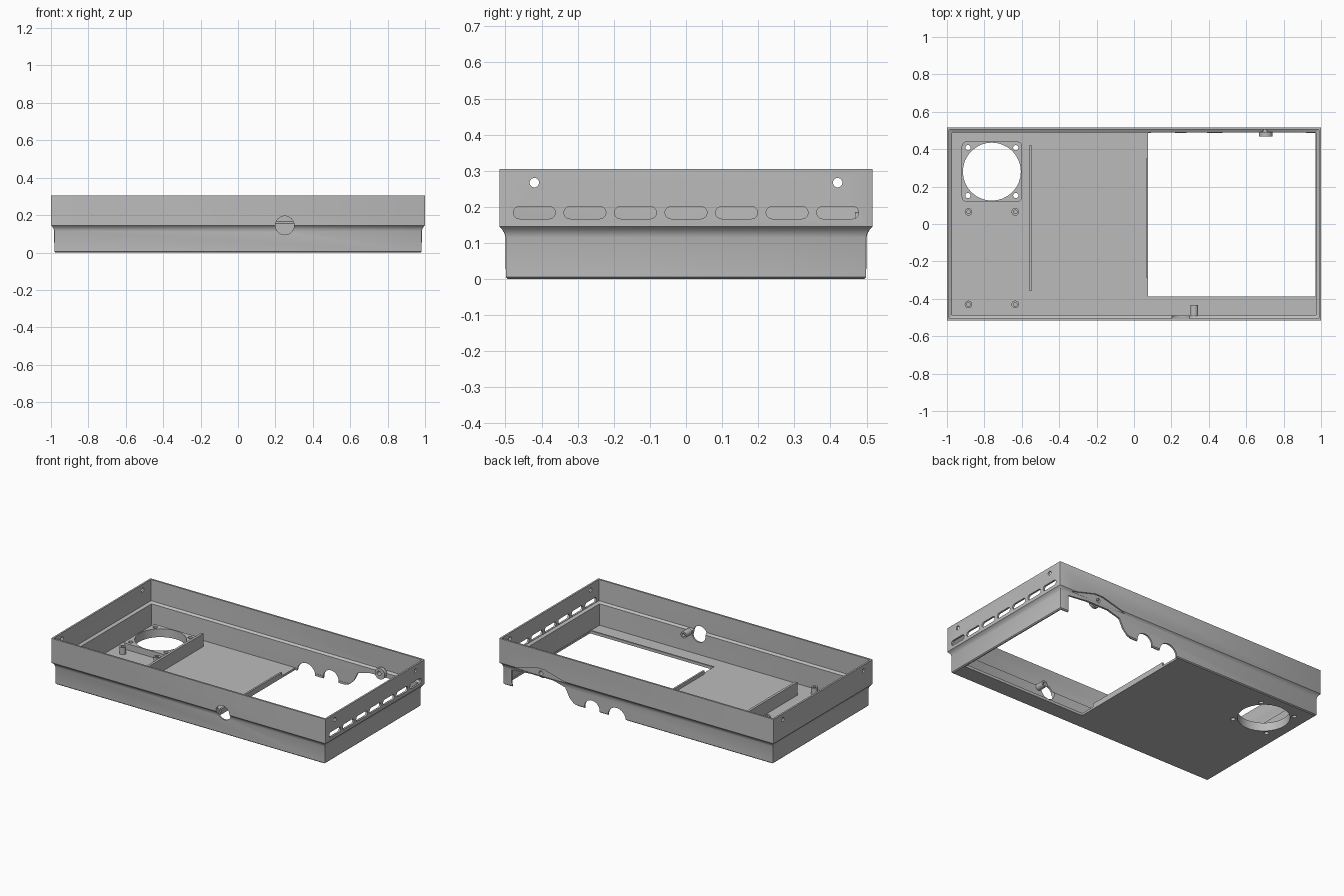
import bpy, bmesh, math
from mathutils import Matrix, Vector

cube = bpy.data.objects.get("Cube")
if cube:
    bpy.data.objects.remove(cube, do_unlink=True)

grey = bpy.data.materials.new("plain grey")
grey.use_nodes = True
COL = (0.5, 0.5, 0.5, 1)
grey.diffuse_color = COL
grey.node_tree.nodes["Principled BSDF"].inputs["Base Color"].default_value = COL


def finish(name, bm):
    bmesh.ops.recalc_face_normals(bm, faces=bm.faces)
    me = bpy.data.meshes.new(name)
    bm.to_mesh(me)
    bm.free()
    me.materials.append(grey)
    ob = bpy.data.objects.new(name, me)
    bpy.context.collection.objects.link(ob)
    return ob


def prism(name, points, lo, hi, axis="z"):
    """Extrude a 2D outline along an axis from lo to hi."""
    place = {"z": lambda a, b, h: (a, b, h),
             "y": lambda a, b, h: (a, h, b),
             "x": lambda a, b, h: (h, a, b)}[axis]
    bm = bmesh.new()
    rings = [[bm.verts.new(place(a, b, h)) for a, b in points] for h in (lo, hi)]
    bm.faces.new(rings[0])
    bm.faces.new(rings[1])
    n = len(points)
    for i in range(n):
        j = (i + 1) % n
        bm.faces.new((rings[0][i], rings[0][j], rings[1][j], rings[1][i]))
    return finish(name, bm)


def rounded(cx, cy, hx, hy, r, seg=8):
    """Outline of a rectangle with rounded corners; a circle when hx = hy = r."""
    pts = []
    for k, (sx, sy) in enumerate(((1, 1), (-1, 1), (-1, -1), (1, -1))):
        for i in range(seg + 1):
            a = (k + i / seg) * math.pi / 2
            p = (cx + sx * (hx - r) + r * math.cos(a), cy + sy * (hy - r) + r * math.sin(a))
            if not pts or (Vector(p) - Vector(pts[-1])).length > 1e-5:
                pts.append(p)
    if (Vector(pts[0]) - Vector(pts[-1])).length < 1e-5:
        pts.pop()
    return pts


def circle(cx, cy, r):
    return rounded(cx, cy, r, r, r)


def box(x0, x1, y0, y1):
    return [(x0, y0), (x1, y0), (x1, y1), (x0, y1)]


def cut(ob, cutters):
    """Subtract every cutter, keep the resulting mesh and drop the cutters."""
    for c in cutters:
        c.hide_render = True
        m = ob.modifiers.new("cut", "BOOLEAN")
        m.operation, m.solver, m.object = "DIFFERENCE", "EXACT", c
    deps = bpy.context.evaluated_depsgraph_get()
    deps.update()
    me = bpy.data.meshes.new_from_object(ob.evaluated_get(deps))
    ob.modifiers.clear()
    ob.data = me
    for c in cutters:
        bpy.data.objects.remove(c, do_unlink=True)
    return ob


# Tray: one section (inset, height) swept round the rectangle, closed by two floors
section = [(0.024, 0), (0.018, 0.006), (0.017, 0.115), (0.014, 0.127), (0.008, 0.137),
           (0, 0.145), (0, 0.305), (0.012, 0.305), (0.012, 0.165), (0.028, 0.155),
           (0.028, 0.014)]
bm = bmesh.new()
loops = []
for inset, z in section:
    outline = rounded(0, 0, 1 - inset, 0.517 - inset, 0.004, 2)
    loops.append([bm.verts.new((x, y, z)) for x, y in outline])
for low, high in zip(loops, loops[1:]):
    for i in range(len(low)):
        j = (i + 1) % len(low)
        bm.faces.new((low[i], low[j], high[j], high[i]))
bm.faces.new(loops[0])
bm.faces.new(loops[-1])
tray = finish("tray", bm)

FAN = (-0.76, 0.28)
cutters = [
    prism("floor_opening", box(0.075, 0.97, -0.387, 0.487), -0.1, 0.1),
    prism("fan_opening", circle(*FAN, 0.155), -0.1, 0.1),
    prism("front_port", circle(0.25, 0.145, 0.05), -0.6, -0.45, "y"),
    prism("back_screw_hole", circle(0.7, 0.152, 0.014), 0.44, 0.6, "y"),
    # Shallow relief above the back notch
    prism("back_relief", [(0.93, 0.12), (0.9, 0.138), (0.73, 0.184), (0.67, 0.184),
                          (0.5, 0.138), (0.48, 0.12)], 0.509, 0.6, "y"),
    # Cable notch and two cable arches in the back wall
    prism("back_notch", [(0.92, -0.05), (0.92, 0.11), (0.78, 0.124), (0.62, 0.124),
                         (0.53, 0.10), (0.5, 0.04), (0.47, 0.012), (0.44, 0.0),
                         (0.44, -0.05)], 0.47, 0.6, "y"),
    prism("back_arch", circle(0.335, 0.01, 0.056), 0.47, 0.6, "y"),
    prism("back_arch", circle(0.155, 0.0, 0.065), 0.47, 0.6, "y"),
]
# Vent slots on the right end, screw holes on both ends
for i in range(-3, 4):
    cutters.append(prism("vent", rounded(i * 0.14, 0.184, 0.058, 0.017, 0.0169), 0.9, 1.1, "x"))
for side in (-1, 1):
    lo, hi = sorted((side * 0.9, side * 1.1))
    for y in (-0.42, 0.42):
        cutters.append(prism("screw_hole", circle(y, 0.267, 0.013), lo, hi, "x"))
# Fan screw holes through the floor
corners = [(FAN[0] + sx * 0.128, FAN[1] + sy * 0.128) for sx in (-1, 1) for sy in (-1, 1)]
for x, y in corners:
    cutters.append(prism("fan_hole", circle(x, y, 0.014), -0.1, 0.1))
cut(tray, cutters)

# Raised fan mount
mount = prism("fan_mount", rounded(*FAN, 0.161, 0.161, 0.025), 0.012, 0.055)
cut(mount, [prism("bore", circle(*FAN, 0.155), -0.1, 0.2)] +
    [prism("bore", circle(x, y, 0.014), -0.1, 0.2) for x, y in corners])

# Board standoffs
standoffs = []
for x in (-0.885, -0.635):
    for y in (-0.43, 0.065):
        post = prism("standoff", circle(x, y, 0.02), 0.012, 0.06)
        standoffs.append(cut(post, [prism("bore", circle(x, y, 0.01), 0.02, 0.2)]))

# Divider and lips beside the floor opening
divider = prism("divider", box(-0.562, -0.546, -0.355, 0.42), 0.012, 0.1)
lip = prism("opening_side_lip", box(0.063, 0.075, -0.285, 0.35), 0.012, 0.036)
front_lip = prism("opening_front_lip", box(0.075, 0.972, -0.397, -0.387), 0.012, 0.018)

# Screw bosses on the inside of the back and front walls
back_boss = prism("back_boss", circle(0.705, 0.15, 0.036), 0.468, 0.492, "y")
cut(back_boss, [prism("bore", circle(0.7, 0.152, 0.014), 0.4, 0.6, "y")])
front_boss = prism("front_boss", circle(0.322, 0.145, 0.021), -0.492, -0.432, "y")
cut(front_boss, [prism("bore", circle(0.322, 0.145, 0.011), -0.47, -0.4, "y")])

# Smooth curved walls, keep edges sharp
bpy.ops.object.select_all(action="DESELECT")
for ob in [tray, mount, divider, lip, front_lip, back_boss, front_boss] + standoffs:
    ob.select_set(True)
bpy.context.view_layer.objects.active = tray
bpy.ops.object.shade_smooth_by_angle(angle=math.radians(30))
